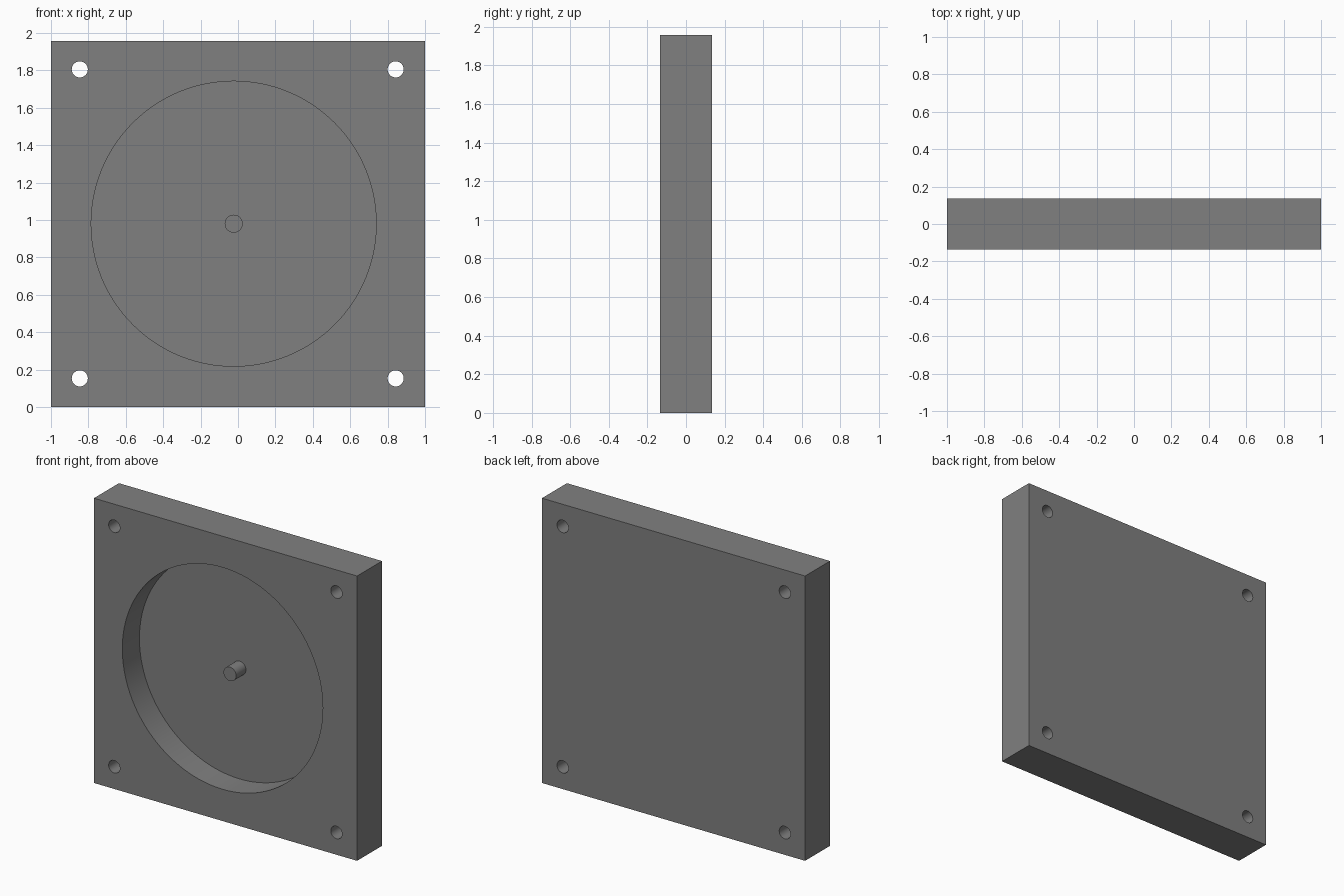
import bpy
import math

if "Cube" in bpy.data.objects:
    bpy.data.objects.remove(bpy.data.objects["Cube"])

grey = bpy.data.materials.new("mid grey")
grey.diffuse_color = (0.216, 0.216, 0.216, 1)
grey.use_nodes = True
grey.node_tree.nodes["Principled BSDF"].inputs["Base Color"].default_value = grey.diffuse_color

HALF_T, HEIGHT = 0.135, 1.957      # plate half thickness and height
CX, CZ = -0.023, 0.98              # centre of the recess
FLOOR = 0.051                      # y of the recess floor


def rod(name, x, z, radius, y0, y1, sides):
    """Cylinder along y from y0 to y1."""
    bpy.ops.mesh.primitive_cylinder_add(
        vertices=sides, radius=radius, depth=y1 - y0,
        location=(x, (y0 + y1) / 2, z), rotation=(math.pi / 2, 0, 0))
    ob = bpy.context.object
    ob.name = name
    ob.data.materials.append(grey)
    return ob


def smooth(ob):
    bpy.ops.object.select_all(action='DESELECT')
    ob.select_set(True)
    bpy.context.view_layer.objects.active = ob
    bpy.ops.object.shade_smooth_by_angle(angle=math.radians(30))


# Square plate
bpy.ops.mesh.primitive_cube_add(size=1, location=(0, 0, HEIGHT / 2))
plate = bpy.context.object
plate.name = "plate"
plate.scale = (2, 2 * HALF_T, HEIGHT)
bpy.ops.object.transform_apply(location=False, rotation=False, scale=True)
plate.data.materials.append(grey)

# Round recess in the front and four corner through holes
cutters = [rod("recess_cutter", CX, CZ, 0.762, -0.3, FLOOR, 128)]
for x in (-0.846, 0.843):
    for z in (0.153, 1.805):
        cutters.append(rod("hole_cutter", x, z, 0.043, -0.3, 0.3, 40))

for cutter in cutters:
    cutter.hide_render = True
    mod = plate.modifiers.new("cut", 'BOOLEAN')
    mod.operation = 'DIFFERENCE'
    mod.solver = 'EXACT'
    mod.object = cutter
    bpy.context.view_layer.objects.active = plate
    bpy.ops.object.modifier_apply(modifier=mod.name)
    bpy.data.objects.remove(cutter)
smooth(plate)

# Short peg standing on the recess floor
smooth(rod("centre_peg", CX, CZ, 0.048, -0.056, FLOOR + 0.005, 40))
